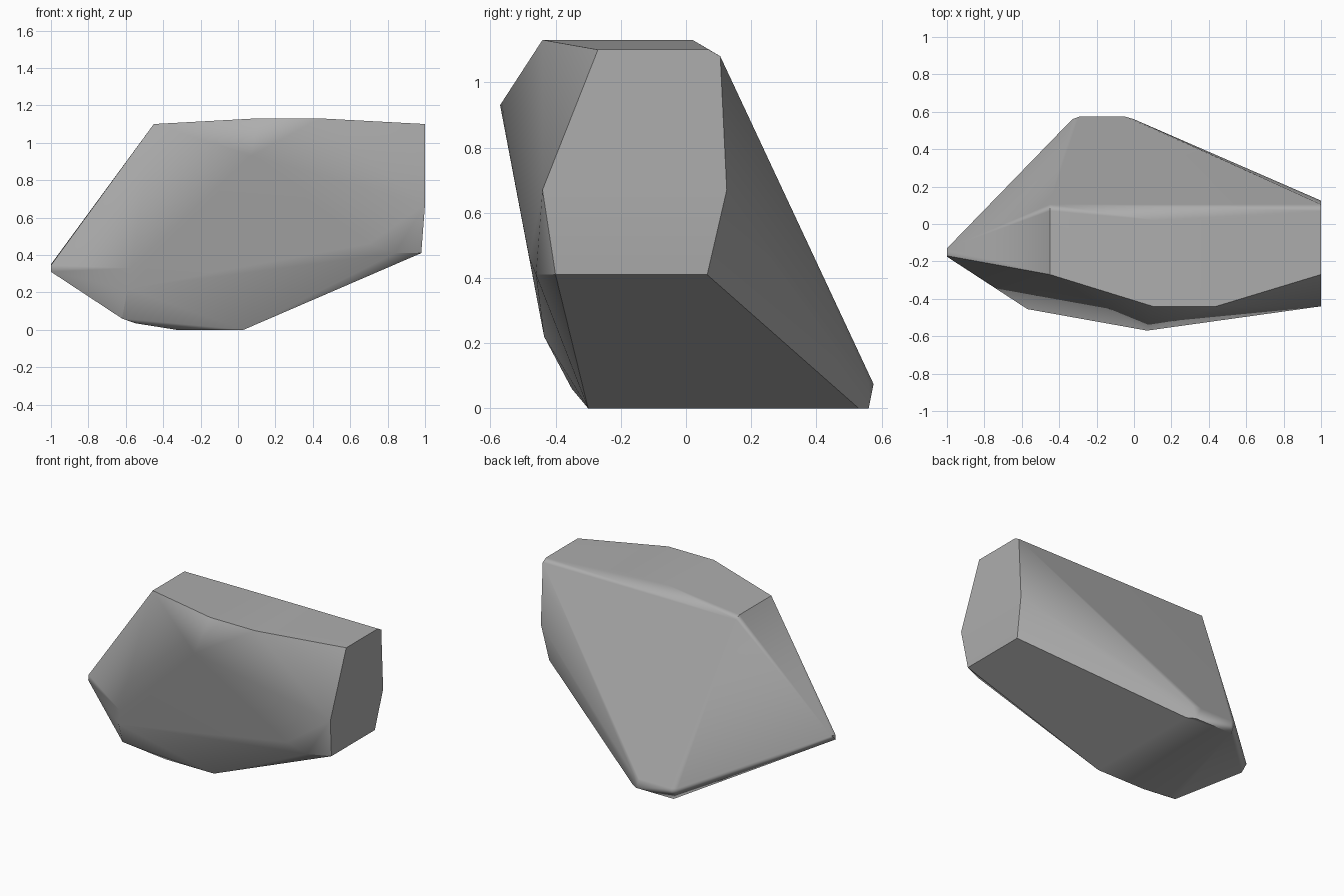
import bpy, bmesh, math

cube = bpy.data.objects.get("Cube")
if cube:
    bpy.data.objects.remove(cube, do_unlink=True)

# Plain stone grey
stone = bpy.data.materials.new("stone_grey")
stone.use_nodes = True
grey = (0.42, 0.42, 0.42, 1)
stone.diffuse_color = grey
stone.node_tree.nodes["Principled BSDF"].inputs["Base Color"].default_value = grey

# Corner points of the boulder, grouped by region
top_corners = [(-.45, -.27, 1.10), (-.45, .07, 1.10), (.1, -.44, 1.13), (.44, -.44, 1.13),
               (.12, .02, 1.13), (.44, .02, 1.13), (-.45, .105, 1.08)]
right_end = [(1, -.27, 1.10), (1, .07, 1.10), (1, .105, 1.08), (1, .125, .67),
             (.98, .065, .41), (.98, -.40, .41), (1, -.44, .67)]
front_corners = [(.07, -.57, .93), (.84, -.46, .41), (.70, -.48, .46),
                 (-.57, -.455, .33), (-.59, -.435, .22)]
left_tip = [(-1, -.175, .31), (-1, -.17, .345), (-1, -.13, .35)]
base_corners = [(.03, -.30, 0), (-.33, -.30, 0), (.03, .53, 0), (-.30, .56, 0), (-.02, .56, 0),
                (-.62, -.35, .06), (-.55, -.32, .035)]
back_foot = [(-.33, .56, .08), (-.29, .575, .075), (-.05, .575, .075), (0, .56, .08)]

# Wrap the corners in a faceted skin and merge coplanar triangles
bm = bmesh.new()
for p in top_corners + right_end + front_corners + left_tip + base_corners + back_foot:
    bm.verts.new(p)
bmesh.ops.convex_hull(bm, input=bm.verts[:])
bmesh.ops.delete(bm, geom=[v for v in bm.verts if not v.link_faces], context='VERTS')
bmesh.ops.dissolve_limit(bm, angle_limit=math.radians(1.5), verts=bm.verts[:], edges=bm.edges[:])
bmesh.ops.recalc_face_normals(bm, faces=bm.faces[:])
mesh = bpy.data.meshes.new("boulder")
bm.to_mesh(mesh)
bm.free()
mesh.materials.append(stone)

boulder = bpy.data.objects.new("boulder", mesh)
bpy.context.collection.objects.link(boulder)
bpy.context.view_layer.objects.active = boulder
boulder.select_set(True)
bpy.ops.object.shade_smooth_by_angle(angle=math.radians(35))

# Let the large facets stay flat while small edge facets blend
weighted = boulder.modifiers.new("facet_normals", 'WEIGHTED_NORMAL')
weighted.keep_sharp = True
weighted.weight = 90
